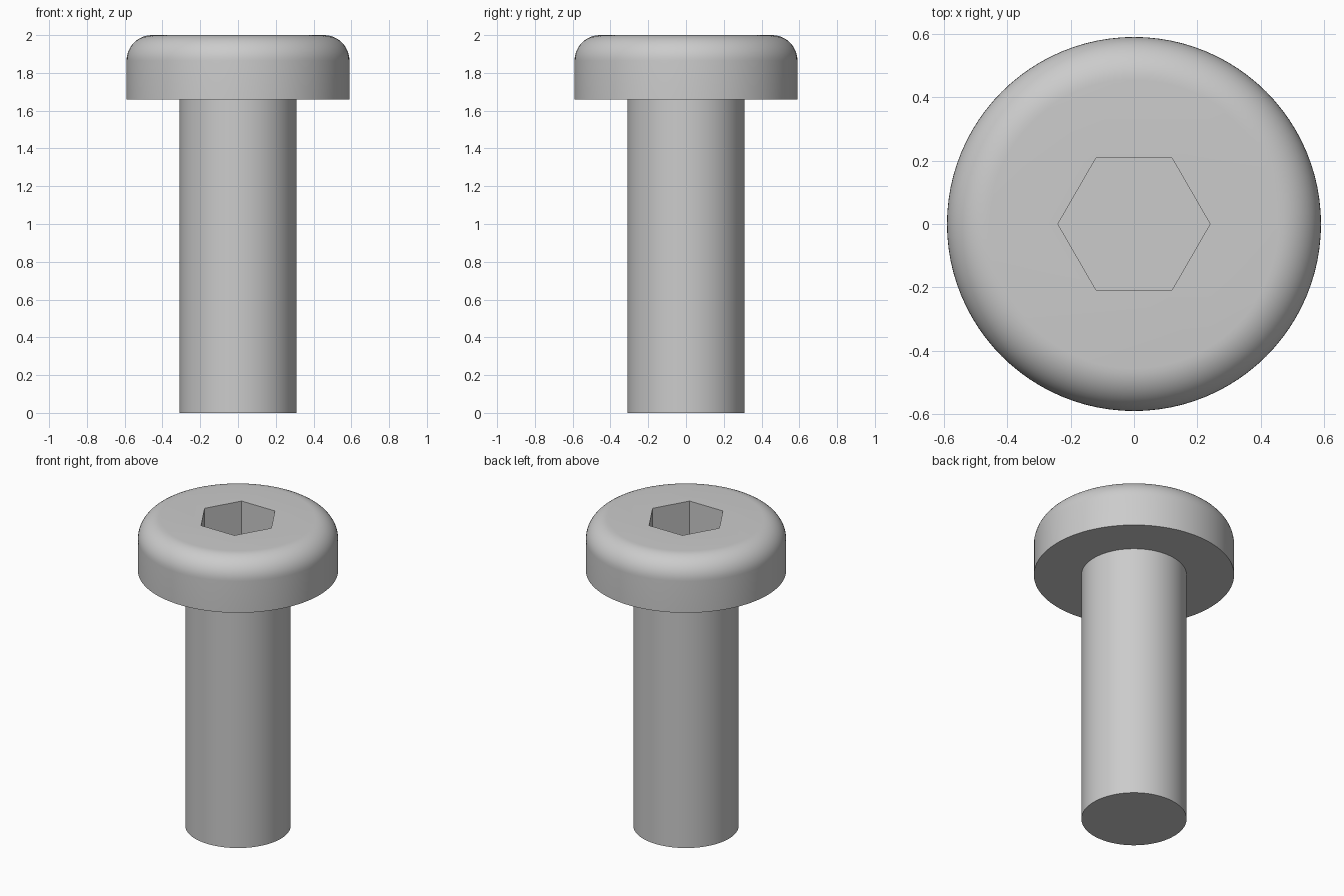
import bpy, bmesh, math

if "Cube" in bpy.data.objects:
    bpy.data.objects.remove(bpy.data.objects["Cube"])

HEAD_R, SHANK_R, HEAD_Z, TOP, FILLET = 0.59, 0.31, 1.66, 2.0, 0.135
HEX_R, HEX_DEPTH, SIDES = 0.24, 0.215, 96

steel = bpy.data.materials.new("steel_grey")
steel.diffuse_color = (0.6, 0.6, 0.6, 1)
steel.use_nodes = True
steel.node_tree.nodes["Principled BSDF"].inputs["Base Color"].default_value = steel.diffuse_color


def lathe(name, profile, sides):
    """Stack of rings from (radius, z) points, capped at both ends."""
    bm = bmesh.new()
    rings = [[bm.verts.new((r * math.cos(2 * math.pi * i / sides),
                            r * math.sin(2 * math.pi * i / sides), z))
              for i in range(sides)] for r, z in profile]
    for a, b in zip(rings, rings[1:]):
        for i in range(sides):
            j = (i + 1) % sides
            bm.faces.new((a[i], a[j], b[j], b[i]))
    bm.faces.new(rings[0][::-1])
    bm.faces.new(rings[-1])
    mesh = bpy.data.meshes.new(name)
    bm.to_mesh(mesh)
    bm.free()
    mesh.materials.append(steel)
    obj = bpy.data.objects.new(name, mesh)
    bpy.context.collection.objects.link(obj)
    return obj


# Shank and rounded head as one turned profile
profile = [(SHANK_R, 0), (SHANK_R, HEAD_Z), (HEAD_R, HEAD_Z)]
for k in range(13):
    t = math.pi / 2 * k / 12
    profile.append((HEAD_R - FILLET + FILLET * math.cos(t),
                    TOP - FILLET + FILLET * math.sin(t)))
screw = lathe("screw", profile, SIDES)

# Hexagonal drive socket
cutter = lathe("socket_cutter", [(HEX_R, TOP - HEX_DEPTH), (HEX_R, TOP + 0.2)], 6)
cutter.hide_render = True
mod = screw.modifiers.new("socket", "BOOLEAN")
mod.operation, mod.solver, mod.object = "DIFFERENCE", "EXACT", cutter
bpy.context.view_layer.objects.active = screw
screw.select_set(True)
bpy.ops.object.modifier_apply(modifier=mod.name)
bpy.data.objects.remove(cutter)

# Smooth turned surfaces, crisp edges
bpy.ops.object.shade_smooth_by_angle(angle=math.radians(30))
